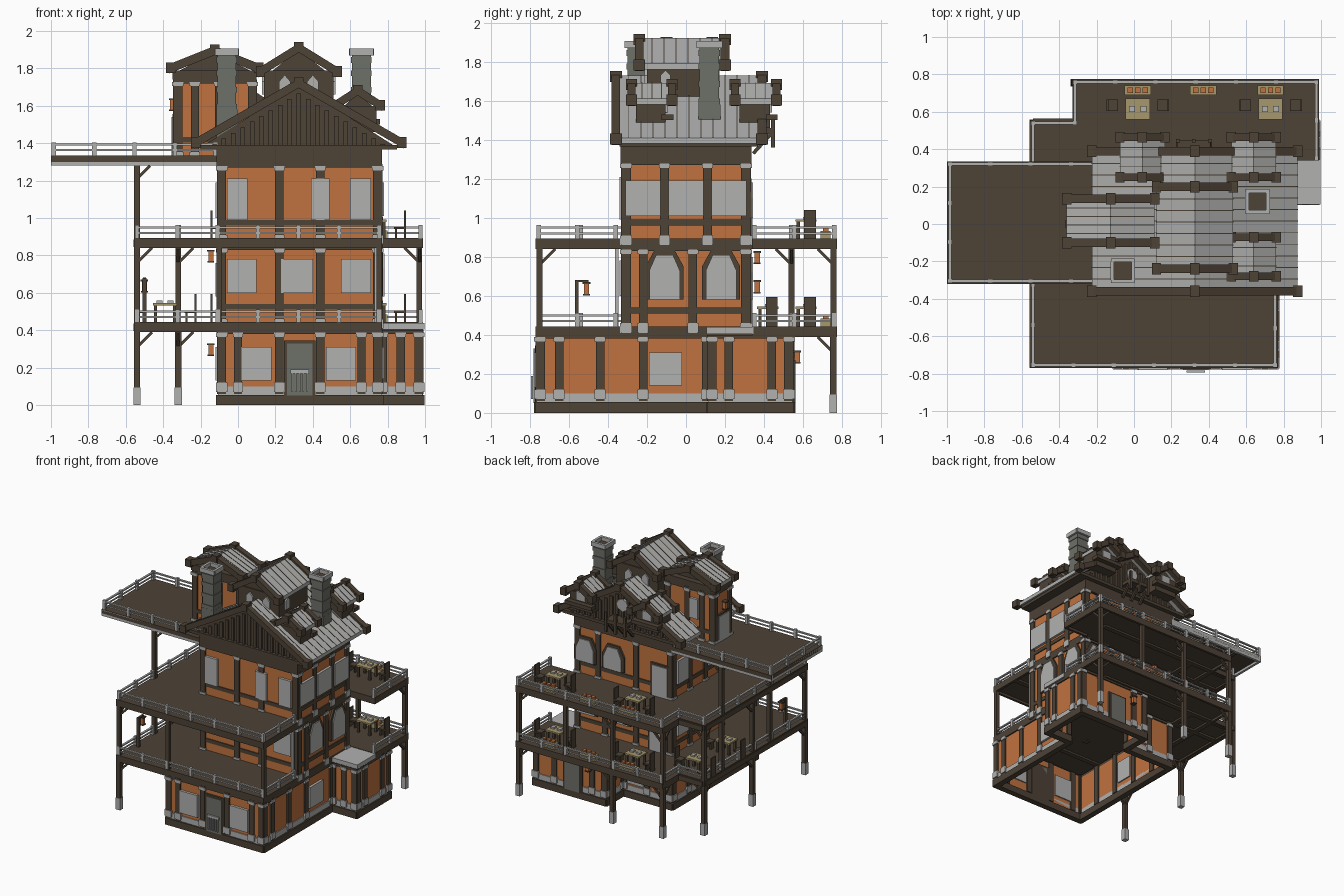
import bpy, bmesh, math
from mathutils import Vector as V

if "Cube" in bpy.data.objects:
    bpy.data.objects.remove(bpy.data.objects["Cube"])

def mat(name, *c):
    m = bpy.data.materials.new(name)
    m.diffuse_color = (*c, 1)
    m.use_nodes = True
    m.node_tree.nodes["Principled BSDF"].inputs["Base Color"].default_value = m.diffuse_color
    return m

BROWN = mat("dark_timber", .075, .055, .037)
ORANGE = mat("orange_plaster", .53, .17, .05)
GREY = mat("pale_stone", .44, .44, .435)
SLATE = mat("chimney_stone", .155, .16, .138)
TAN = mat("tan_wood", .39, .31, .15)
parts = {}

def extrude(name, m, pts, vec):
    """Add a closed prism to the named part."""
    bm = parts.setdefault((name, m.name), (bmesh.new(), m))[0]
    pts, vec = [V(p) for p in pts], V(vec)
    a = [bm.verts.new(p) for p in pts]
    b = [bm.verts.new(p + vec) for p in pts]
    faces = [bm.faces.new(a), bm.faces.new(b[::-1])]
    for i in range(len(a)):
        j = (i + 1) % len(a)
        faces.append(bm.faces.new((a[j], a[i], b[i], b[j])))
    bmesh.ops.recalc_face_normals(bm, faces=faces)

def box(name, m, x0, x1, y0, y1, z0, z1):
    extrude(name, m, [(x0, y0, z0), (x1, y0, z0), (x1, y1, z0), (x0, y1, z0)], (0, 0, z1 - z0))

def post(name, m, x, y, z0, z1, r):
    box(name, m, x - r, x + r, y - r, y + r, z0, z1)

def beam(name, m, p, q, w, h):
    p, q = V(p), V(q)
    d = (q - p).normalized()
    s = d.cross(V((0, 0, 1)) if abs(d.z) < .99 else V((1, 0, 0))).normalized()
    t = s.cross(d)
    s, t = s * w / 2, t * h / 2
    extrude(name, m, [p - s - t, p + s - t, p + s + t, p - s + t], q - p)

def on_wall(name, m, p, q, pts, inn, out):
    """Plate from (u, z) points on the wall running p to q, outside on its right."""
    d = (V(q) - V(p)).normalized()
    n = V((d.y, -d.x, 0))
    along_x = abs(d.x) > .5
    P = [V((u, p[1], z)) if along_x else V((p[0], u, z)) for u, z in pts]
    extrude(name, m, [v - n * inn for v in P], n * (inn + out))

def wrect(name, m, p, q, u0, u1, z0, z1, inn, out):
    on_wall(name, m, p, q, [(u0, z0), (u1, z0), (u1, z1), (u0, z1)], inn, out)

def facade(p, q, z0, z1, posts, windows=(), arches=(), doors=(), ground=False):
    """One timber-framed wall with its openings."""
    i = 0 if abs(q[0] - p[0]) > .01 else 1
    a, b = sorted((p[i], q[i]))
    e = .012
    wrect("plaster_walls", ORANGE, p, q, a, b, z0, z1, .02, 0)
    if ground:
        wrect("plinth", BROWN, p, q, a - .01, b + .01, 0, .055, .03, .018)
        wrect("stone_course", GREY, p, q, a - .006, b + .006, .055, .1, .02, .007)
        lo = .1
    else:
        wrect("wall_rails", BROWN, p, q, a, b, z0 + .07, z0 + .1, .02, .008)
        lo = z0
    wrect("wall_rails", BROWN, p, q, a - .006, b + .006, z1 - .02, z1, .02, .01)
    for u in [a + .015, b - .015] + list(posts):
        wrect("wall_timbers", BROWN, p, q, u - .022, u + .022, lo - .04, z1, .03, e)
        wrect("post_caps", GREY, p, q, u - .028, u + .028, z1 - .035, z1 - .012, 0, .018)
        wrect("post_caps", GREY, p, q, u - .028, u + .028, lo - .03, lo + .02, 0, .018)
    for u0, u1, w0, w1 in windows:
        wrect("windows", GREY, p, q, u0, u1, w0, w1, .03, .02)
    for u, w0, w1 in arches:
        for nm, m, r, o in (("arch_frames", BROWN, .098, .016), ("arch_windows", GREY, .078, .024)):
            t = w1 + (r - .078)
            on_wall(nm, m, p, q, [(u - r, w0), (u + r, w0), (u + r, t - .08),
                                  (u + r * .55, t), (u - r * .55, t), (u - r, t - .08)], .01, o)
    for u, w0, w1 in doors:
        wrect("door_frames", BROWN, p, q, u - .085, u + .085, w0, w1 + .015, .03, .015)
        wrect("doors", SLATE if ground else GREY, p, q, u - .068, u + .068, w0, w1, .03, .021)

# ground floor: open-bottomed L-shaped hall
G = [(-.1, -.76), (.76, -.76), (.76, .12), (.98, .12), (.98, .54), (.34, .54), (.34, .32), (-.1, .32)]
G = [(x, y, 0) for x, y in G]
spec = [dict(posts=(0, .22, .44, .66), windows=((.02, .18, .13, .31), (.47, .63, .13, .31)), doors=((.33, .05, .33),)),
        dict(posts=(-.65, -.44, -.22), windows=((-.19, -.02, .14, .31),)),
        dict(posts=(.87,)), dict(posts=(.22, .44)),
        dict(posts=(.46, .8), doors=((.63, .05, .27),)), dict(posts=()),
        dict(posts=(.12,), windows=((.15, .29, .12, .3),)),
        dict(posts=(-.54, -.32, -.1, .12), windows=((-.28, -.14, .13, .31),))]
for i, s in enumerate(spec):
    facade(G[i], G[(i + 1) % 8], .03, .4, ground=True, **s)
for i in range(5):
    box("door_gate", GREY, .285 + i * .02, .293 + i * .02, -.795, -.785, .07, .18)
box("door_gate", GREY, .28, .38, -.795, -.783, .17, .19)

# two upper storeys
T = [(-.1, -.32, 0), (.76, -.32, 0), (.76, .32, 0), (-.1, .32, 0)]
F1 = [dict(posts=(.22, .44), windows=((-.06, .1, .6, .78), (.23, .4, .6, .78), (.55, .71, .6, .78))),
      dict(posts=(-.22, .035), arches=((-.11, .58, .81), (.18, .58, .81))),
      dict(posts=(.22, .5), arches=((.66, .58, .8), (.36, .58, .8)), doors=((.02, .44, .68),)),
      dict(posts=(-.1, .1), windows=((.13, .27, .58, .76), (-.27, -.13, .58, .76)))]
F2 = [dict(posts=(.22, .44), windows=((-.06, .05, .99, 1.21), (.39, .49, .99, 1.21), (.6, .71, .99, 1.21))),
      dict(posts=(-.11, .11), windows=((-.31, -.13, 1.01, 1.19), (-.09, .09, 1.01, 1.19), (.13, .31, 1.01, 1.19))),
      dict(posts=(.22, .56), arches=((.67, 1, 1.18), (.42, 1, 1.18)), doors=((0, .89, 1.14),)),
      dict(posts=(-.1, .1), windows=((.13, .27, 1, 1.19), (-.27, -.13, 1, 1.19)))]
for z0, z1, F in ((.44, .85, F1), (.89, 1.29, F2)):
    for i in range(4):
        facade(T[i], T[(i + 1) % 4], z0, z1, **F[i])
box("eave_wall", BROWN, -.115, .77, -.335, .335, 1.275, 1.38)

# decks with rim beams and joists
D = [(-.555, -.77), (.77, -.77), (.77, .34), (.99, .34), (.99, .775), (-.33, .775), (-.33, .555), (-.555, .555)]
D3 = [(-1, -.32), (-.1, -.32), (-.1, .335), (-1, .335)]
for z, P, m in ((.39, D, BROWN), (.84, D, BROWN), (1.28, D3, GREY)):
    extrude("deck_floor", BROWN, [(x, y, z + .02) for x, y in P], (0, 0, .033))
    c = V((0, 0, z + .025))
    for i, p in enumerate(P):
        q = P[(i + 1) % len(P)]
        d = (V(q) - V(p)).normalized()
        n = V((-d.y, d.x)) * .01
        a, b = V(p) + n, V(q) + n
        beam("deck_rim", m, V((*a, 0)) + c, V((*b, 0)) + c, .02, .05)
for z in (.395, .845):
    for x in (-.54, -.32, -.12):
        box("joists", BROWN, x - .02, x + .02, -.76, .545, z, z + .04)
    for y in (-.53, -.1, .34, .545):
        box("joists", BROWN, -.54, -.1 if abs(y) < .4 else .76, y - .02, y + .02, z, z + .04)
for x in (-.77, -.54, -.32):
    box("joists", BROWN, x - .015, x + .015, -.31, .325, 1.285, 1.31)
box("annex_roof", GREY, .765, .997, .105, .345, .405, .44)

# railings
def railing(path, z):
    for a, b in zip(path, path[1:]):
        a, b = V((*a, z)), V((*b, z))
        for h, w in ((.06, .016), (.03, .008)):
            beam("railings", GREY, a + V((0, 0, h)), b + V((0, 0, h)), w, .01)
        n = max(1, round((b - a).length / .22))
        for i in range(n + 1):
            p = a.lerp(b, i / n)
            post("railing_posts", GREY, p.x, p.y, z, z + .072, .011)

R = [(.755, -.36), (.755, -.755), (-.54, -.755), (-.54, .54), (-.315, .54), (-.315, .76), (.975, .76), (.975, .35)]
for z in (.44, .89):
    railing(R, z)
railing([(-.12, -.305), (-.985, -.305), (-.985, .32), (-.12, .32)], 1.333)

# deck posts, stone feet and braces
for x, y in ((-.54, -.75), (-.54, -.08), (-.54, .54), (-.32, .755), (.13, .755), (.97, .755)):
    post("deck_posts", BROWN, x, y, .08, .4, .017)
    post("post_feet", GREY, x, y, 0, .095, .02)
    sy = -1 if y > 0 else 1
    for z in (.39, .84):
        beam("braces", BROWN, (x, y, z - .08), (x, y + .08 * sy, z), .015, .015)
        beam("braces", BROWN, (x, y, z - .08), (x + (.08 if x < .5 else -.08), y, z), .015, .015)
for x, y in ((-.54, -.75), (-.1, -.75), (.755, -.75), (-.54, -.08), (-.54, .54), (-.32, .755), (.13, .755),
             (.55, .755), (.97, .755)):
    post("deck_posts", BROWN, x, y, .44, .85, .015)
for y in (-.3, .315):
    post("deck_posts", BROWN, -.54, y, .44, 1.29, .016)
    beam("braces", BROWN, (-.54, y, 1.21), (-.47, y, 1.28), .015, .015)

# gable roofs
def gable(name, cx, hw, y0, y1, ze, zr, v, seams, lo=None):
    def chev(x, a, b, t):
        return [(cx - x, a), (cx, b), (cx + x, a), (cx + x, a - t), (cx, b - t), (cx - x, a - t)]
    def ext(nm, m, pts, ya, yb):
        extrude(nm, m, [(x, ya, z) for x, z in pts], (0, yb - ya, 0))
    ext(name + "_covering", GREY, chev(hw, ze, zr, .03), y0, y1)
    ext(name + "_infill", BROWN, [(cx - hw + .03, ze - .03), (cx + hw - .03, ze - .03), (cx, zr - .02)], y0 + v, y1 - v)
    for a, b in ((y0 - v * .6, y0 + v * .4), (y1 - v * .4, y1 + v * .6)):
        ext(name + "_verges", BROWN, chev(hw + .01, ze + .012, zr + .015, .05), a, b)
        for x, z in ((cx - hw, ze), (cx, zr), (cx + hw, ze)):
            box(name + "_beam_ends", BROWN, x - .025, x + .025, a - .008, b + .008, z - .035, z + .022)
    for i in range(1, seams):
        y = y0 + (y1 - y0) * i / seams
        for s in (-1, 1):
            beam(name + "_seams", BROWN, (cx + s * hw, y, ze), (cx, y, zr), .005, .005)

gable("main_roof", .325, .55, -.355, .385, 1.41, 1.73, .045, 12)
box("main_roof_soffit", BROWN, -.2, .85, -.34, .37, 1.365, 1.39)
for i in range(-9, 10):                               # gable boarding
    h = 1.70 - abs(i) * .05 * .6
    for y in (-.318, .348):
        box("gable_boards", BROWN, .313 + i * .05, .337 + i * .05, y - .006, y + .006, 1.38, h - .035)

box("cupola_body", BROWN, .14, .51, -.2, .16, 1.5, 1.79)
gable("cupola_roof", .325, .205, -.235, .195, 1.79, 1.92, .045, 7)
for x in (.25, .4):
    for y, o in ((-.2, -.012), (.16, .012)):
        extrude("cupola_windows", GREY, [(x - .03, y, 1.62), (x + .03, y, 1.62), (x + .03, y, 1.73),
                                         (x, y, 1.765), (x - .03, y, 1.73)], (0, o, 0))
for x, o in ((.14, -.012), (.51, .012)):
    extrude("cupola_windows", GREY, [(x, -.13, 1.66), (x, -.08, 1.66), (x, -.08, 1.73), (x, -.105, 1.755),
                                     (x, -.13, 1.73)], (o, 0, 0))
for cx, y0, y1 in ((.64, -.275, -.075), (.64, .255, .46), (.045, .255, .46)):
    box("dormer_bodies", BROWN, cx - .1, cx + .1, y0 + .02, y1 - .03, 1.46, 1.6)
    box("dormer_sills", BROWN, cx - .12, cx + .12, y1 - .05, y1 + .01, 1.5, 1.53)
    box("dormer_windows", GREY, cx - .04, cx + .04, y1 - .035, y1 - .02, 1.54, 1.61)
    gable("dormer_roof", cx, .12, y0, y1, 1.61, 1.69, .04, 4)
# rear gable balcony and round window
box("gable_balcony", BROWN, .23, .41, .34, .45, 1.43, 1.46)
for x in (.235, .32, .405):
    beam("gable_brackets", BROWN, (x, .345, 1.33), (x, .445, 1.44), .018, .018)
    post("gable_brackets", BROWN, x, .445, 1.36, 1.52, .01)
extrude("round_window", GREY, [(.32 + .05 * math.cos(k * math.pi / 4), .33, 1.56 + .05 * math.sin(k * math.pi / 4))
                               for k in range(8)], (0, .03, 0))

# side tower on the top deck
W = [(-.335, -.09, 0), (.09, -.09, 0), (.09, .12, 0), (-.335, .12, 0)]
for i, s in enumerate([dict(posts=(-.23, -.1)), dict(posts=()), dict(posts=(-.23, -.1), windows=((-.2, -.13, 1.5, 1.66),)),
                       dict(posts=(), doors=((.015, 1.33, 1.54),))]):
    facade(W[i], W[(i + 1) % 4], 1.333, 1.74, **s)
box("tower_cornice", BROWN, -.35, .1, -.1, .13, 1.74, 1.79)
gable("tower_roof", -.125, .235, -.095, .13, 1.81, 1.905, .045, 5)

# chimneys
for x, y in ((-.06, -.25), (.66, .12)):
    post("chimneys", SLATE, x, y, 1.4, 1.58, .056)
    post("chimneys", SLATE, x, y, 1.58, 1.87, .05)
    for z in (1.58, 1.67, 1.76, 1.83):
        post("chimney_bands", SLATE, x, y, z, z + .03, .055)
    for s in (-1, 1):
        box("chimney_caps", GREY, x - .064, x + .064, y + s * .056 - .01, y + s * .056 + .01, 1.87, 1.905)
        box("chimney_caps", GREY, x + s * .056 - .01, x + s * .056 + .01, y - .05, y + .05, 1.87, 1.905)
    post("chimney_flues", BROWN, x, y, 1.86, 1.875, .05)

# tables, chairs and planters
def table(x, y, z):
    box("table_tops", TAN, x - .065, x + .065, y - .055, y + .055, z + .09, z + .102)
    for sx in (-1, 1):
        for sy in (-1, 1):
            post("table_legs", BROWN, x + sx * .05, y + sy * .04, z, z + .09, .008)
        post("dishes", GREY, x + sx * .03, y, z + .102, z + .115, .016)
        c = x + sx * .135
        post("chair_seats", BROWN, c, y + .02, z + .05, z + .062, .03)
        box("chair_backs", BROWN, c + sx * .022, c + sx * .032, y - .01, y + .05, z, z + .15)
        box("chair_legs", BROWN, c - sx * .02 - .006, c - sx * .02 + .006, y, y + .04, z, z + .05)

for x, y, z in ((.02, .615, .89), (.73, .615, .89), (.02, .615, .443), (.73, .615, .443), (-.39, .42, .443),
                (-.39, .04, .443)):
    table(x, y, z)
for z in (.443, .893):
    for x in (.02, .37, .73):
        box("planters", TAN, x - .07, x + .07, .69, .74, z, z + .04)
        for i in (-1, 0, 1):
            post("planter_flowers", ORANGE, x + i * .04, .715, z + .04, z + .06, .014)

# lanterns, lamp pole and drainpipe
for x, y, z in ((-.145, -.3, .27), (-.145, 0, .77), (.48, .57, .26), (.1, .365, .77), (.28, .365, .62),
                (-.5, -.51, .61), (-.35, .0, 1.58)):
    post("lanterns", ORANGE, x, y, z, z + .05, .014)
    post("lantern_caps", BROWN, x, y, z + .05, z + .06, .02)
    post("lantern_caps", BROWN, x, y, z - .008, z, .018)
post("lamp_pole", BROWN, -.5, -.56, .44, .68, .01)
box("lamp_pole", BROWN, -.508, -.492, -.56, -.5, .67, .682)
post("drainpipe", GREY, .74, -.355, .44, .84, .01)

# turn the collected parts into objects
for (name, _), (bm, m) in parts.items():
    me = bpy.data.meshes.new(name)
    bm.to_mesh(me)
    bm.free()
    me.materials.append(m)
    bpy.context.collection.objects.link(bpy.data.objects.new(name, me))
